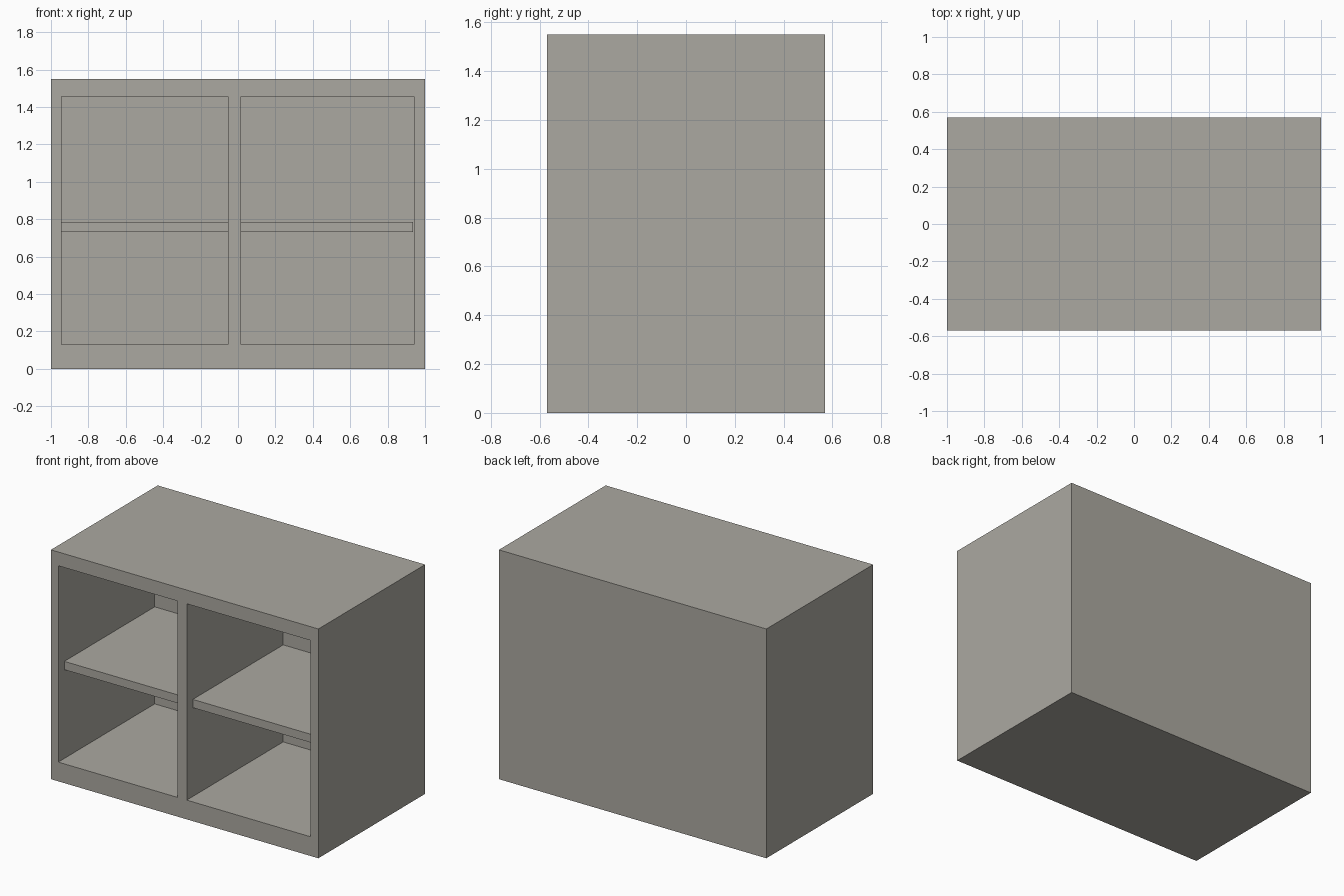
import bpy
import bmesh
from mathutils import Vector

if "Cube" in bpy.data.objects:
    bpy.data.objects.remove(bpy.data.objects["Cube"])

grey = bpy.data.materials.new("warm_grey")
grey.diffuse_color = (0.41, 0.395, 0.355, 1)
grey.use_nodes = True
grey.node_tree.nodes["Principled BSDF"].inputs["Base Color"].default_value = grey.diffuse_color


def box(name, lo, hi):
    """Axis-aligned box between two corners."""
    lo, hi = Vector(lo), Vector(hi)
    bm = bmesh.new()
    bmesh.ops.create_cube(bm, size=1)
    bmesh.ops.scale(bm, vec=hi - lo, verts=bm.verts)
    bmesh.ops.translate(bm, vec=(lo + hi) / 2, verts=bm.verts)
    mesh = bpy.data.meshes.new(name)
    bm.to_mesh(mesh)
    bm.free()
    mesh.materials.append(grey)
    obj = bpy.data.objects.new(name, mesh)
    bpy.context.collection.objects.link(obj)
    return obj


# Outer cabinet body
body = box("cabinet_body", (-1, -0.57, 0), (1, 0.57, 1.55))

# Two open bays (left, right), each with a set-back middle shelf
for side, x0, x1, shelf_end in (("left", -0.945, -0.053, -0.053),
                                ("right", 0.016, 0.941, 0.936)):
    cutter = box(side + "_bay_cutter", (x0, -0.7, 0.13), (x1, 0.46, 1.457))
    cutter.hide_render = True
    mod = body.modifiers.new(side + "_bay", 'BOOLEAN')
    mod.operation = 'DIFFERENCE'
    mod.solver = 'EXACT'
    mod.object = cutter
    bpy.context.view_layer.objects.active = body
    bpy.ops.object.modifier_apply(modifier=mod.name)
    bpy.data.objects.remove(cutter)
    box(side + "_shelf", (x0, -0.505, 0.73), (shelf_end, 0.46, 0.786))
